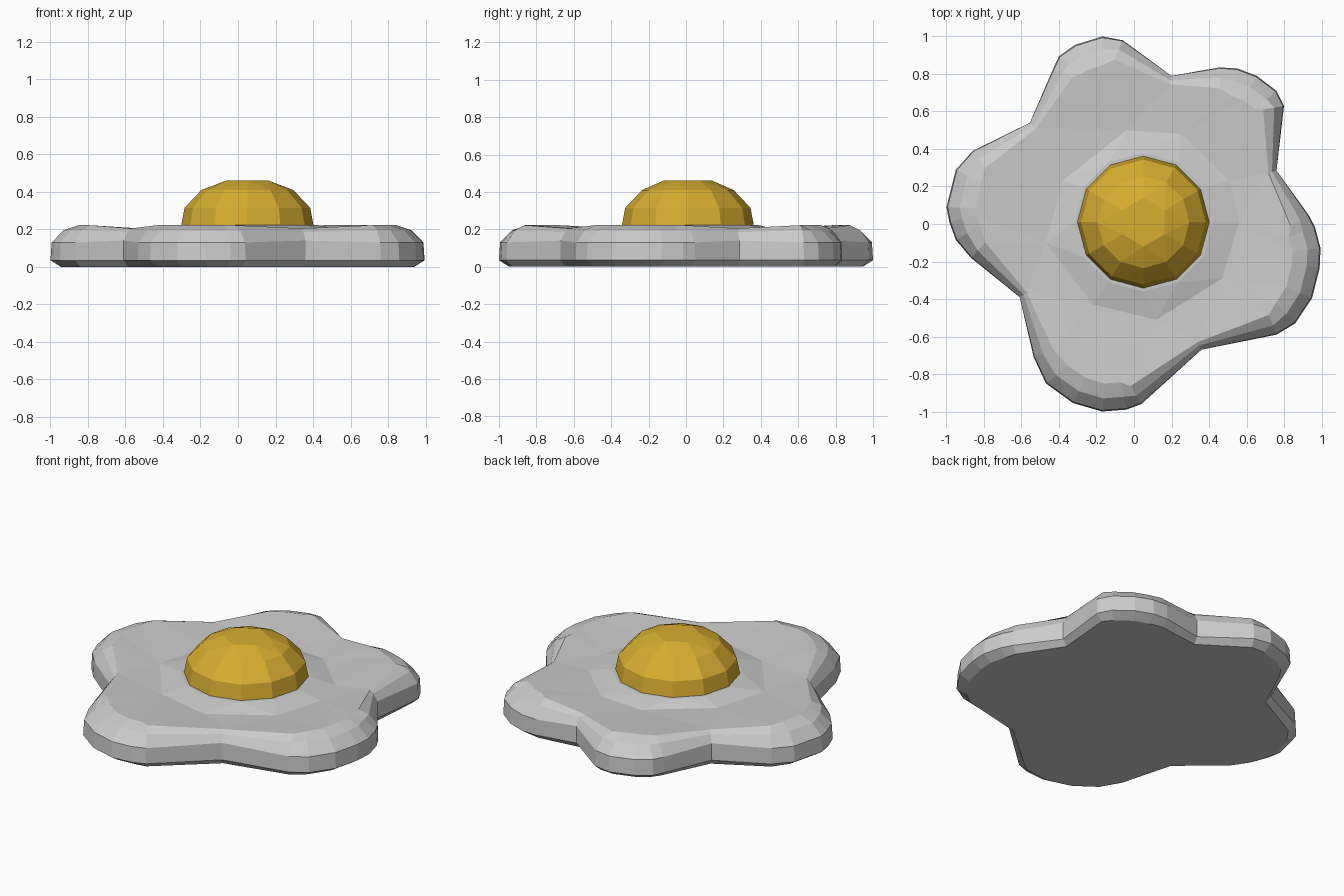
import bpy, bmesh, math
from mathutils import Vector

if "Cube" in bpy.data.objects:
    bpy.data.objects.remove(bpy.data.objects["Cube"])

# Plan outline of the egg white (clockwise from above), five soft lobes
OUT = [(-.17, 1), (-.06, .98), (.2, .79), (.455, .835), (.55, .83), (.655, .79), (.76, .71),
       (.8, .63), (.76, .285), (.93, .05), (.965, -.015), (.995, -.13), (.99, -.235),
       (.95, -.395), (.86, -.53), (.76, -.59), (.36, -.67), (.04, -.96), (-.04, -.99),
       (-.17, -1), (-.325, -.955), (-.47, -.85), (-.535, -.71), (-.61, -.39), (-.87, -.18),
       (-.95, -.085), (-.985, .01), (-1, .09), (-.95, .29), (-.86, .39), (-.555, .54),
       (-.43, .83), (-.4, .895), (-.315, .955)]
YOLK = Vector((.05, .01))
P = [Vector(p) for p in OUT]
N = len(P)


def turn(i):
    a, b = P[i] - P[i - 1], P[(i + 1) % N] - P[i]
    return a.x * b.y - a.y * b.x


NOTCH = [turn(i) > 0 for i in range(N)]


def inward(i):
    a, b = (P[i] - P[i - 1]).normalized(), (P[(i + 1) % N] - P[i]).normalized()
    t = (a + b).normalized()
    return Vector((t.y, -t.x))


def finish(bm, name, mat=None):
    bmesh.ops.recalc_face_normals(bm, faces=bm.faces)
    me = bpy.data.meshes.new(name)
    bm.to_mesh(me)
    bm.free()
    ob = bpy.data.objects.new(name, me)
    bpy.context.collection.objects.link(ob)
    if mat:
        me.materials.append(mat)
    return ob


def ring(bm, pts):
    return [bm.verts.new(p) for p in pts]


def loop_edges(bm, vs):
    out = []
    for i in range(len(vs)):
        a, b = vs[i - 1], vs[i]
        out.append(bm.edges.get((a, b)) or bm.edges.new((a, b)))
    return out


def fill_between(bm, a, b):
    bmesh.ops.triangle_fill(bm, use_beauty=True, use_dissolve=False,
                            edges=loop_edges(bm, a) + loop_edges(bm, b), normal=(0, 0, 1))


# Egg white: (lobe inset, notch inset, lobe height, notch height)
bm = bmesh.new()
levels = [(.055, .03, 0, 0), (0, 0, .035, .035), (.006, 0, .13, .14),
          (.07, .025, .195, .185), (.15, .045, .222, .205)]
rings = []
for lobe, notch, zl, zn in levels:
    pts = []
    for i in range(N):
        near = NOTCH[i - 1] or NOTCH[(i + 1) % N]
        d = notch if NOTCH[i] else lobe * (.75 if near else 1)
        q = P[i] + inward(i) * d
        pts.append((q.x, q.y, zn if NOTCH[i] else zl))
    rings.append(ring(bm, pts))
for a, b in zip(rings, rings[1:]):
    for i in range(N):
        bm.faces.new((a[i - 1], a[i], b[i], b[i - 1]))
bm.faces.new(rings[0])

# Gentle mound rising to the yolk
foot = ring(bm, [(x, y, .195) for x, y in
                 [(-.04, .5), (.25, .48), (.51, .23), (.56, .01), (.47, -.29), (.12, -.51),
                  (-.22, -.43), (-.47, -.1), (-.38, .23)]])
crest = ring(bm, [(YOLK.x + .37 * math.cos(k * math.tau / 12),
                   YOLK.y + .37 * math.sin(k * math.tau / 12), .224) for k in range(12)])
fill_between(bm, rings[-1], foot)
fill_between(bm, foot, crest)
bm.faces.new(crest)
finish(bm, "egg_white")

# Yolk: faceted dome of stacked rings
gold = bpy.data.materials.new("yolk_yellow")
gold.diffuse_color = (.68, .42, .03, 1)
gold.use_nodes = True
gold.node_tree.nodes["Principled BSDF"].inputs["Base Color"].default_value = gold.diffuse_color
bm = bmesh.new()
for r, z, n in [(.352, .19, 12), (.352, .225, 12), (.335, .315, 12), (.245, .41, 12), (.13, .46, 6)]:
    ring(bm, [(YOLK.x + r * math.cos(k * math.tau / n + math.pi / 2),
               YOLK.y + r * math.sin(k * math.tau / n + math.pi / 2), z) for k in range(n)])
bmesh.ops.convex_hull(bm, input=bm.verts)
bmesh.ops.dissolve_limit(bm, angle_limit=.02, verts=bm.verts, edges=bm.edges)
finish(bm, "yolk", gold)
